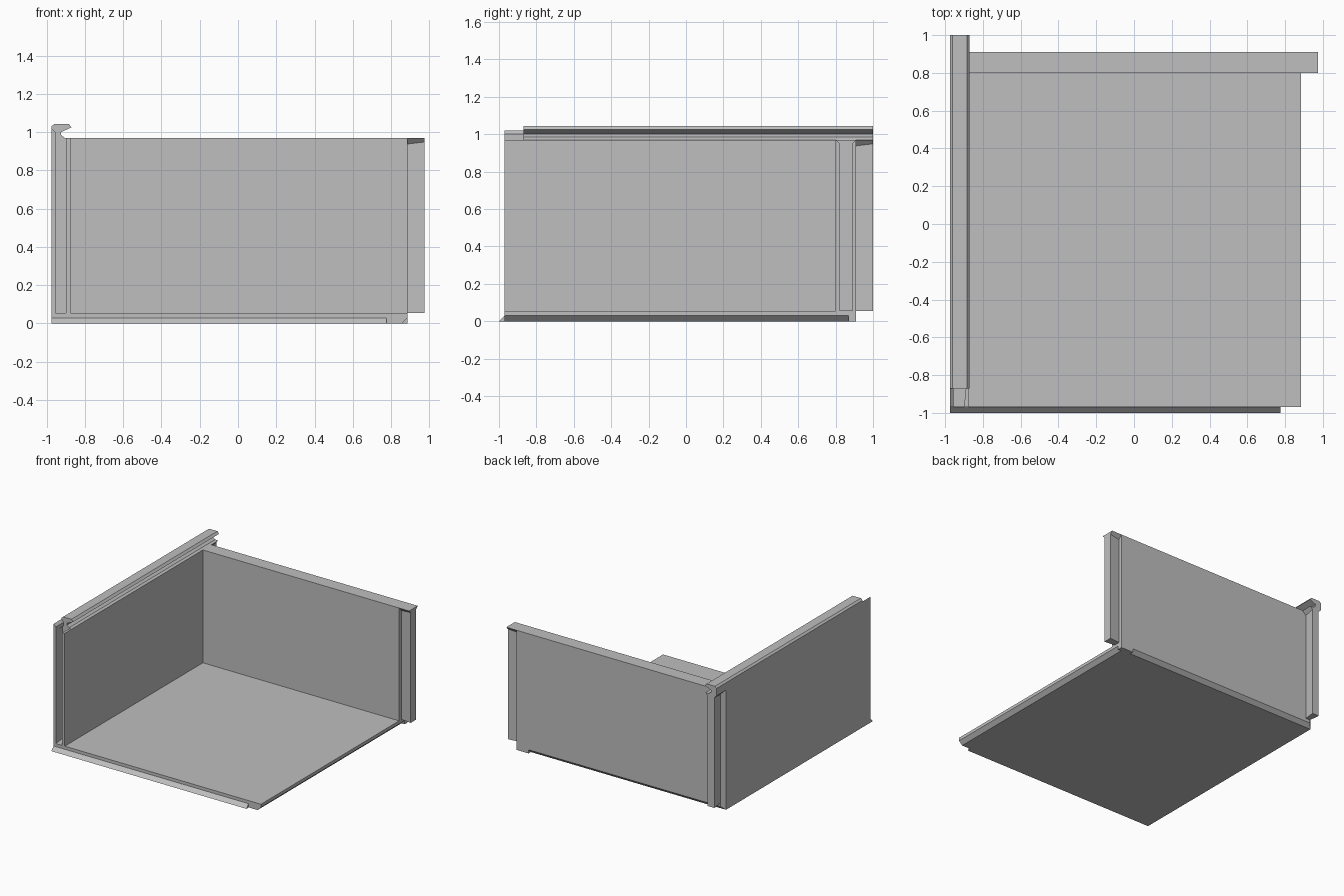
import bpy
import bmesh

cube = bpy.data.objects.get("Cube")
if cube:
    bpy.data.objects.remove(cube, do_unlink=True)

# Single material
grey = bpy.data.materials.new("plain_grey")
grey.use_nodes = True
COLOUR = (0.52, 0.52, 0.52, 1)
grey.diffuse_color = COLOUR
grey.node_tree.nodes["Principled BSDF"].inputs["Base Color"].default_value = COLOUR

# Shared levels and faces
LEFT, RIGHT, FRONT, BACK = -0.975, 0.885, -0.97, 0.91
LEFT_IN, BACK_IN = -0.875, 0.80
FLOOR, TOP = 0.055, 0.97
TONGUE_X, TONGUE_Y = 0.975, 1.0


def prism(name, axis, profile, start, end):
    """Extrude a flat profile along one axis; profile holds the other two."""
    place = {"x": lambda a, b, t: (t, a, b),
             "y": lambda a, b, t: (a, t, b),
             "z": lambda a, b, t: (a, b, t)}[axis]
    bm = bmesh.new()
    near = [bm.verts.new(place(a, b, start)) for a, b in profile]
    far = [bm.verts.new(place(a, b, end)) for a, b in profile]
    bm.faces.new(near)
    bm.faces.new(far)
    for i in range(len(profile)):
        j = (i + 1) % len(profile)
        bm.faces.new((near[i], near[j], far[j], far[i]))
    bmesh.ops.recalc_face_normals(bm, faces=bm.faces)
    mesh = bpy.data.meshes.new(name)
    bm.to_mesh(mesh)
    bm.free()
    mesh.materials.append(grey)
    obj = bpy.data.objects.new(name, mesh)
    bpy.context.collection.objects.link(obj)
    return obj


# Floor with an undercut right edge
prism("floor", "y", [(LEFT, 0), (0.855, 0), (RIGHT, 0.03), (RIGHT, FLOOR), (LEFT, FLOOR)],
      FRONT, 0.88)

# Undercut back sill, mitred at the outer corner
sill = prism("back_sill", "x", [(0.88, 0), (BACK, 0.03), (BACK, FLOOR), (0.88, FLOOR)],
             LEFT, 0.775)
for v in sill.data.vertices:
    if v.co.x < 0:
        v.co.x += v.co.y - 0.88
prism("sill_end_block", "z", [(0.775, 0.87), (RIGHT, 0.87), (RIGHT, BACK), (0.775, BACK)],
      0, FLOOR)

# Wedge lip along the front
prism("front_lip", "x", [(-1, 0), (FRONT, 0), (FRONT, 0.03)], LEFT, 0.775)

# Left wall: dovetail groove in front, dovetail tongue behind, chamfered corner
prism("left_wall", "z", [
    (LEFT, FRONT), (-0.955, FRONT), (-0.965, -0.87), (-0.89, -0.87), (-0.90, FRONT),
    (LEFT_IN, FRONT), (LEFT_IN, BACK), (-0.905, BACK), (-0.895, TONGUE_Y),
    (-0.955, TONGUE_Y), (-0.945, BACK), (LEFT, 0.88)], FLOOR, TOP)

# Raised outer lip above the groove
prism("groove_lip", "y", [(LEFT, TOP), (-0.955, TOP), (-0.955, 1.0), (LEFT, 1.02)],
      FRONT, -0.87)

# Hooked rail on top of the left wall
prism("top_rail", "y", [
    (LEFT, TOP), (LEFT, 1.03), (-0.96, 1.043), (-0.885, 1.043), (-0.87, 1.025),
    (-0.925, 1.0), (-0.925, 0.985), (-0.905, TOP)], -0.87, TONGUE_Y)

# Back wall with a dovetail tongue at its right end
prism("back_wall", "z", [
    (LEFT_IN, BACK_IN), (RIGHT, BACK_IN), (RIGHT, 0.83), (TONGUE_X, 0.82),
    (TONGUE_X, 0.89), (RIGHT, 0.88), (RIGHT, BACK), (LEFT_IN, BACK)], FLOOR, TOP)

# Flared caps over both tongues
for name, axis, low, high, start, end in (
        ("left_tongue_cap", "y", LEFT, LEFT_IN, BACK, TONGUE_Y),
        ("back_tongue_cap", "x", BACK_IN, BACK, RIGHT, TONGUE_X)):
    prism(name, axis, [(low, TOP), (low + 0.03, 0.938), (high - 0.03, 0.938), (high, TOP)],
          start, end)
